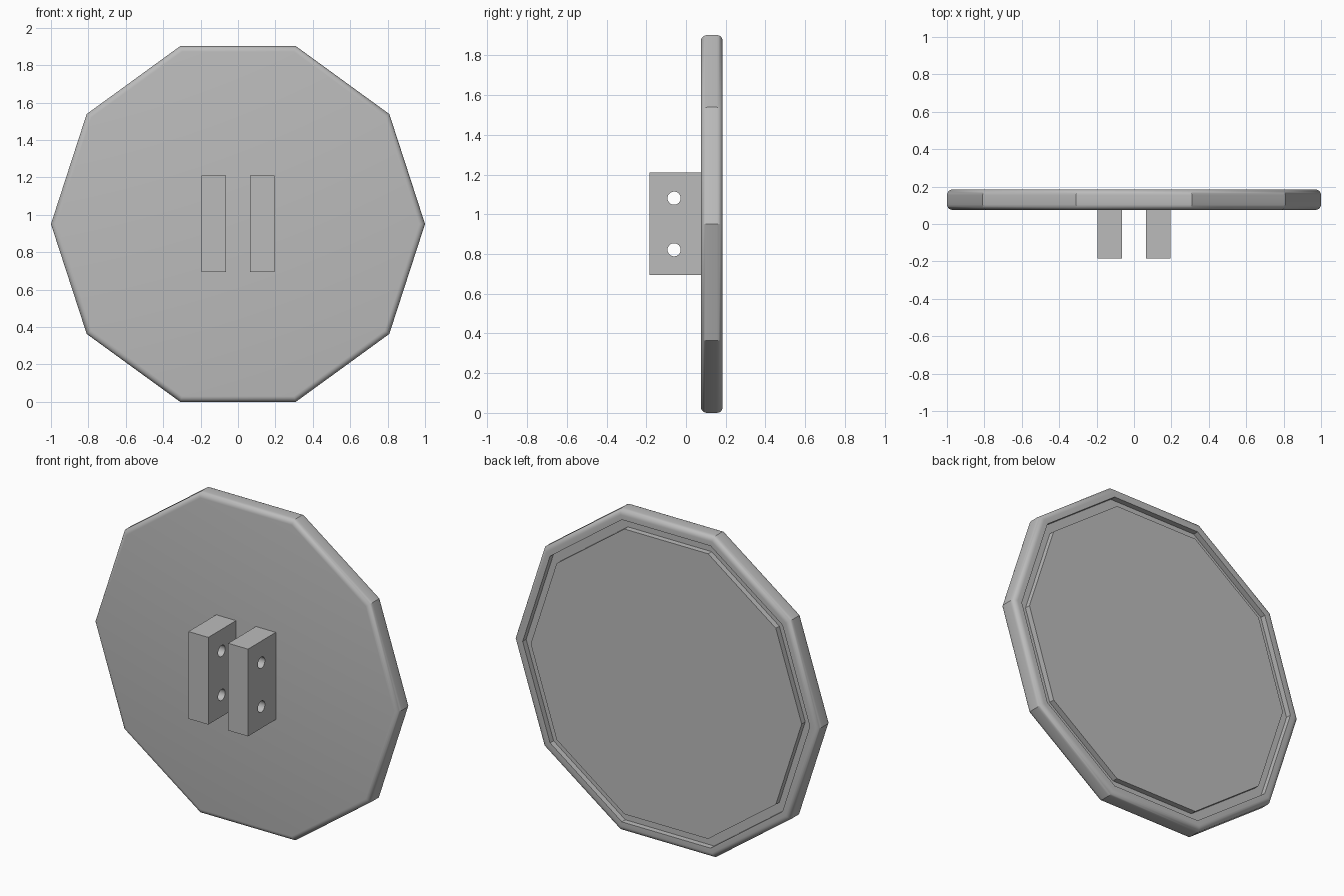
import bpy, bmesh, math
from mathutils import Vector

SIDES = 10
CENTRE_Z = math.sin(math.radians(72))      # flat side rests on the ground
FRONT, BACK = 0.075, 0.185
ROUND = 0.03

cube = bpy.data.objects.get("Cube")
if cube:
    bpy.data.objects.remove(cube, do_unlink=True)

grey = bpy.data.materials.new("plain grey")
grey.use_nodes = True
colour = (0.5, 0.5, 0.5, 1)
grey.diffuse_color = colour
grey.node_tree.nodes["Principled BSDF"].inputs["Base Color"].default_value = colour


def make_object(name, bm):
    bmesh.ops.recalc_face_normals(bm, faces=bm.faces)
    mesh = bpy.data.meshes.new(name)
    bm.to_mesh(mesh)
    bm.free()
    mesh.materials.append(grey)
    obj = bpy.data.objects.new(name, mesh)
    bpy.context.collection.objects.link(obj)
    return obj


def select_only(obj):
    bpy.ops.object.select_all(action='DESELECT')
    obj.select_set(True)
    bpy.context.view_layer.objects.active = obj


def smooth(obj):
    select_only(obj)
    bpy.ops.object.shade_smooth_by_angle(angle=math.radians(30))


def spin_profile(name, profile):
    """Sweep (radius, y) points round the y axis and cap both ends."""
    bm = bmesh.new()
    rings = []
    for r, y in profile:
        angles = [math.tau * i / SIDES for i in range(SIDES)]
        rings.append([bm.verts.new((r * math.cos(a), y, CENTRE_Z + r * math.sin(a)))
                      for a in angles])
    for a, b in zip(rings, rings[1:]):
        for i in range(SIDES):
            j = (i + 1) % SIDES
            bm.faces.new((a[i], a[j], b[j], b[i]))
    bm.faces.new(rings[0])
    bm.faces.new(rings[-1])
    return make_object(name, bm)


# Ten-sided plate with rounded rim and a groove round the raised back panel
inset = ROUND / math.cos(math.pi / SIDES)
arc = [math.radians(90) * k / 5 for k in range(6)]
profile = [(1 - inset * (1 - math.sin(a)), FRONT + ROUND * (1 - math.cos(a))) for a in arc]
profile += [(1 - inset * (1 - math.cos(a)), BACK - ROUND * (1 - math.sin(a))) for a in arc]
profile += [(0.94, BACK), (0.94, BACK - 0.033), (0.887, BACK - 0.033), (0.887, BACK)]
smooth(spin_profile("plate", profile))


# Mounting lugs, each drilled with two cross holes
def make_lug(name, x):
    bm = bmesh.new()
    bmesh.ops.create_cube(bm, size=1)
    bmesh.ops.scale(bm, vec=(0.13, 0.275, 0.516), verts=bm.verts)
    bmesh.ops.translate(bm, vec=(x, -0.0475, CENTRE_Z), verts=bm.verts)
    lug = make_object(name, bm)
    for side in (-1, 1):
        bpy.ops.mesh.primitive_cylinder_add(
            vertices=32, radius=0.033, depth=0.3,
            location=Vector((x, -0.06, CENTRE_Z + side * 0.13)),
            rotation=(0, math.pi / 2, 0))
        drill = bpy.context.object
        drill.hide_render = True
        cut = lug.modifiers.new("hole", 'BOOLEAN')
        cut.operation = 'DIFFERENCE'
        cut.solver = 'EXACT'
        cut.object = drill
        select_only(lug)
        bpy.ops.object.modifier_apply(modifier=cut.name)
        bpy.data.objects.remove(drill, do_unlink=True)
    smooth(lug)


make_lug("left_lug", 0.13)
make_lug("right_lug", -0.13)
